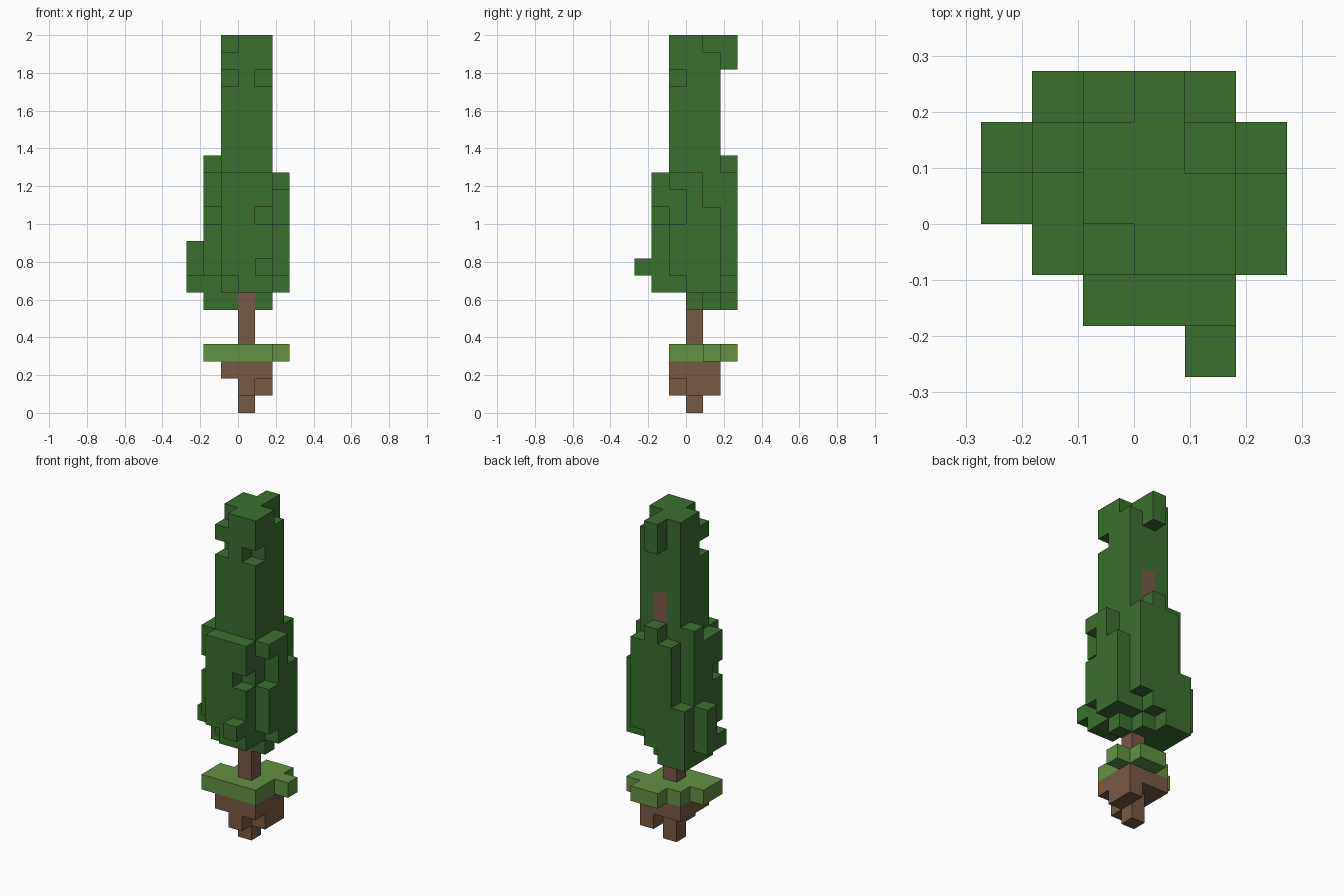
import bpy
import bmesh
from mathutils import Vector

U = 2 / 22  # edge length of one block

cube = bpy.data.objects.get("Cube")
if cube:
    bpy.data.objects.remove(cube, do_unlink=True)


def make_material(name, rgb):
    mat = bpy.data.materials.new(name)
    mat.use_nodes = True
    color = (*rgb, 1)
    mat.diffuse_color = color
    mat.node_tree.nodes["Principled BSDF"].inputs["Base Color"].default_value = color
    return mat


def block(x, y, z):
    """Grid cells of a box; each range includes both ends."""
    spans = [range(s[0], s[-1] + 1) for s in (x, y, z)]
    return {(i, j, k) for i in spans[0] for j in spans[1] for k in spans[2]}


def cell(x, y, *z):
    """A vertical stack of cells from the first to the last height."""
    return block((x,), (y,), z)


# Earth clod tapering to a tip
earth = block((-1, 1), (-1, 1), (2,))
earth |= cell(0, 0, 0, 1) | cell(0, -1, 1) | cell(1, 0, 1) | cell(1, 1, 1)

# Grass pad with ragged rim
grass = block((-1, 1), (-1, 1), (3,)) | block((-2,), (-1, 0), (3,))
grass |= block((0, 1), (2,), (3,)) | cell(2, 1, 3)

# Trunk, with a bare patch on the back
trunk = cell(0, 0, 4, 16) | cell(0, 1, 15, 16)

# Foliage: tall core, then the wider skirt on each side
leaves = block((-1, 1), (-1, 1), (7, 21))
leaves |= cell(0, 2, 20, 21)
leaves |= block((-1, 1), (-2,), (7, 13)) | cell(1, -3, 8)
leaves |= block((-2,), (-1, 0), (7, 13)) | cell(-2, 1, 7, 14)
leaves |= cell(-3, 0, 7) | cell(-3, 1, 7, 9)
leaves |= cell(-2, 2, 6, 9) | cell(-1, 2, 7, 13)
leaves |= cell(0, 2, 7, 14) | cell(1, 2, 8, 13)
leaves |= block((2,), (-1, 1), (8, 10)) | block((2,), (0, 1), (7,))
leaves |= block((2,), (0, 1), (11,)) | cell(2, 0, 12, 13) | cell(2, -1, 13)
# Lowest tufts
leaves |= block((-2, -1), (0, 2), (6,)) | cell(1, 0, 6) | cell(0, 1, 6)
# Notches
for gap in ((-1, -1, 21), (1, 1, 21), (-1, -1, 19), (1, -1, 19),
            (1, -2, 11), (-1, -2, 7), (-2, -1, 11), (-2, -1, 7)):
    leaves.discard(gap)
leaves -= trunk

solid = earth | grass | trunk | leaves


def build(name, cells, mat):
    """Skin the cells with outer faces only and merge the flat areas."""
    bm = bmesh.new()
    for c in sorted(cells):
        mid = Vector(c) + Vector((0.5, 0.5, 0.5))
        for axis in range(3):
            for sign in (-1, 1):
                n = Vector((0, 0, 0))
                n[axis] = sign
                if tuple(int(a + b) for a, b in zip(c, n)) in solid:
                    continue
                a = Vector((0, 0, 0))
                a[(axis + 1) % 3] = 0.5
                b = n.cross(a)
                center = mid + n / 2
                ring = (center - a - b, center + a - b, center + a + b, center - a + b)
                bm.faces.new([bm.verts.new(p * U) for p in ring])
    bmesh.ops.remove_doubles(bm, verts=bm.verts[:], dist=U / 100)
    bmesh.ops.dissolve_limit(bm, angle_limit=0.01, verts=bm.verts[:], edges=bm.edges[:])
    mesh = bpy.data.meshes.new(name)
    bm.to_mesh(mesh)
    bm.free()
    mesh.materials.append(mat)
    bpy.context.scene.collection.objects.link(bpy.data.objects.new(name, mesh))


brown = make_material("bark brown", (0.188, 0.102, 0.054))
light_green = make_material("grass green", (0.122, 0.287, 0.054))
dark_green = make_material("leaf green", (0.042, 0.162, 0.026))

build("earth_clod", earth, brown)
build("grass_pad", grass, light_green)
build("trunk", trunk, brown)
build("foliage", leaves, dark_green)
